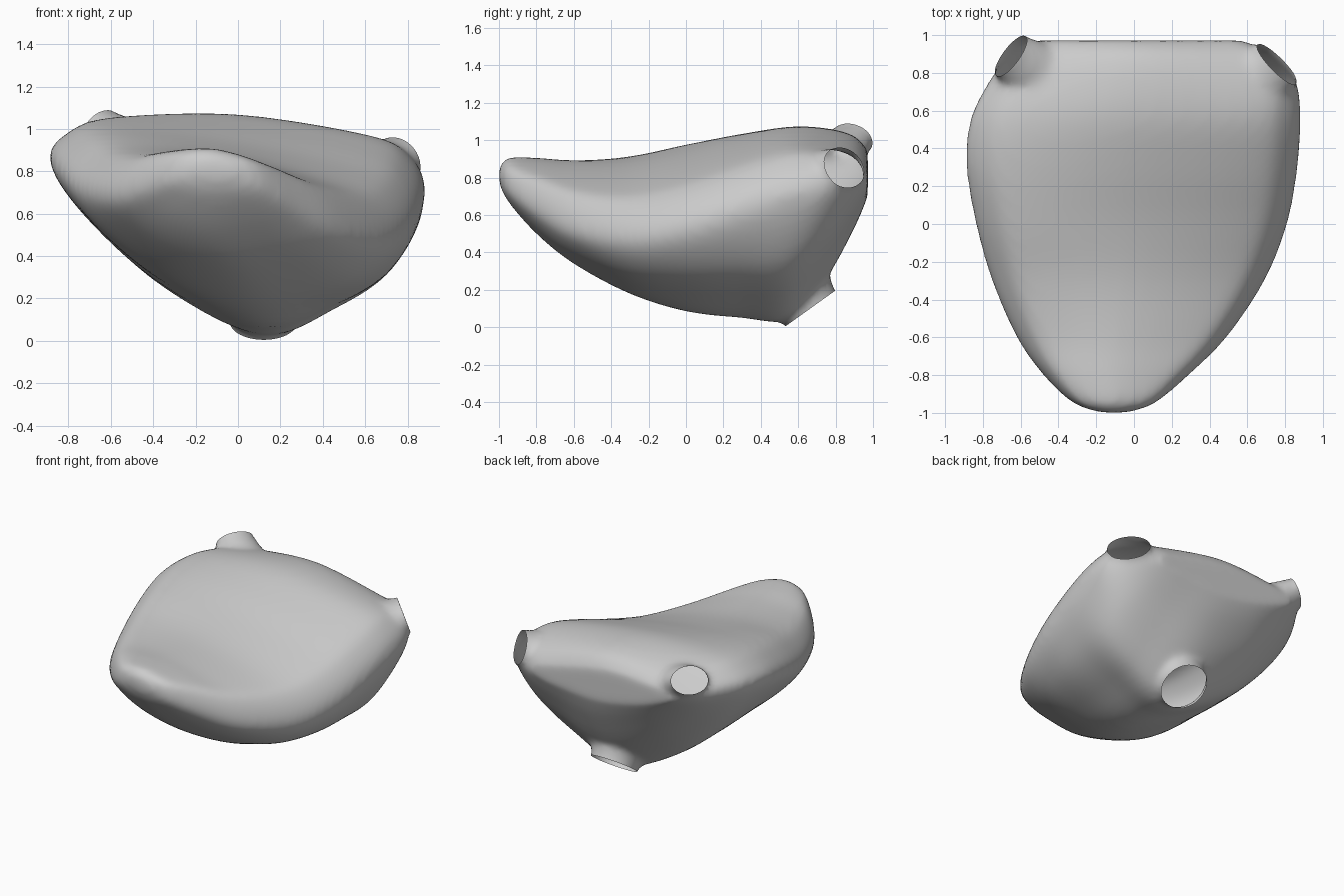
import bpy, bmesh
from mathutils import Vector, Matrix
from mathutils.geometry import interpolate_bezier

if "Cube" in bpy.data.objects:
    bpy.data.objects.remove(bpy.data.objects["Cube"])

# Sections along y: y, left edge x z, right edge x z, top z (left, middle, right), keel x z
SECTIONS = [
    (-1.00, -.17, .81, -.04, .80, .85, .855, .83, -.10, .77),
    (-.95, -.32, .76, .11, .73, .89, .905, .86, -.10, .67),
    (-.80, -.48, .70, .29, .62, .89, .90, .82, -.10, .50),
    (-.60, -.62, .67, .49, .51, .88, .88, .76, -.03, .34),
    (-.30, -.75, .69, .69, .46, .91, .88, .74, .03, .18),
    (.00, -.835, .76, .81, .51, .975, .93, .80, .08, .085),
    (.30, -.885, .83, .865, .60, 1.03, 1.01, .90, .10, .05),
    (.55, -.865, .86, .88, .68, 1.055, 1.065, .97, .12, .04),
    (.75, -.77, .87, .86, .73, 1.035, 1.06, .96, .12, .26),
    (.90, -.66, .88, .74, .76, .99, 1.02, .92, .10, .53),
    (.972, -.55, .86, .58, .77, .93, .94, .86, .05, .70),
]
# Openings: centre, outward direction, radius, flattening, depth of the neck's root, root flare
OPENINGS = [
    ((.12, .665, .10), (0, .58, -.81), .163, 1, .30, 1.7),
    ((.755, .845, .858), (.68, .66, .33), .145, .75, .30, 1.8),
    ((-.65, .89, 1.005), (-.72, .52, .46), .132, .72, .30, 1.7),
]


def catmull(p0, p1, p2, p3, n):
    """Points from p1 towards p2 on a smooth curve."""
    return interpolate_bezier(p1, p1 + (p2 - p0) / 6, p2 - (p3 - p1) / 6, p2, n + 1)[:-1]


def section_ring(s):
    y, xl, zl, xr, zr, tl, tm, tr, bx, bz = s
    w = xr - xl
    full = .05 if y < -.2 else 0    # fuller underside at the front

    def low(x, z, t, f):
        return bx + t * (x - bx), bz + (f - full) * (z - bz)

    pts = [(xl, zl), (xl + .045 * w, zl + .66 * (tl - zl)), (xl + .16 * w, tl),
           (xl + .48 * w, tm),
           (xr - .16 * w, tr), (xr - .045 * w, zr + .66 * (tr - zr)), (xr, zr),
           low(xr, zr, .8, .50), low(xr, zr, .45, .20), (bx, bz),
           low(xl, zl, .45, .26), low(xl, zl, .8, .645)]
    pts = [Vector((x, y, z)) for x, z in pts]
    n = len(pts)
    ring = []
    for i in range(n):
        ring += catmull(pts[i - 1], pts[i], pts[(i + 1) % n], pts[(i + 2) % n], 5)
    return ring


# Sac body: loft through smooth rings
rings = [section_ring(s) for s in SECTIONS]
fine = []
last = len(rings) - 1
for i in range(last):
    quad = [rings[max(i - 1, 0)], rings[i], rings[i + 1], rings[min(i + 2, last)]]
    cols = [catmull(*c, 4) for c in zip(*quad)]
    fine += [list(r) for r in zip(*cols)]
fine.append(rings[-1])

bm = bmesh.new()
loft = [[bm.verts.new(p) for p in r] for r in fine]
for a, b in zip(loft, loft[1:]):
    for i in range(len(a)):
        j = (i + 1) % len(a)
        bm.faces.new((a[i], a[j], b[j], b[i]))
for r in (loft[0], loft[-1]):
    c = bm.verts.new(sum((v.co for v in r), Vector()) / len(r))
    for i in range(len(r)):
        bm.faces.new((r[i], r[(i + 1) % len(r)], c))

# Necks: flared stubs that run past each opening
for centre, direction, rad, flat, depth, flare in OPENINGS:
    d = Vector(direction).normalized()
    rot = d.to_track_quat('Z', 'Y').to_matrix() @ Matrix.Diagonal((1, flat, 1))
    profile = [(-depth, rad * flare), (-depth * .5, rad * (1 + (flare - 1) * .35)), (0, rad), (.1, rad)]
    for (h0, r0), (h1, r1) in zip(profile, profile[1:]):
        made = bmesh.ops.create_cone(bm, cap_ends=True, segments=32, radius1=r0, radius2=r1, depth=h1 - h0)
        for v in made['verts']:
            v.co = Vector(centre) + rot @ (v.co + Vector((0, 0, (h0 + h1) / 2)))
bmesh.ops.recalc_face_normals(bm, faces=bm.faces)
mesh = bpy.data.meshes.new("hollow_sac")
bm.to_mesh(mesh)
bm.free()
sac = bpy.data.objects.new("hollow_sac", mesh)
bpy.context.collection.objects.link(sac)

# Fuse and soften the joins
fuse = sac.modifiers.new("fuse", 'REMESH')
fuse.mode = 'VOXEL'
fuse.voxel_size = .022
soft = sac.modifiers.new("soften", 'SMOOTH')
soft.factor = .5
soft.iterations = 14
dg = bpy.context.evaluated_depsgraph_get()
fused = bpy.data.meshes.new_from_object(sac.evaluated_get(dg))
sac.modifiers.clear()
sac.data = fused

# Cut the three openings
bm = bmesh.new()
bm.from_mesh(fused)
for centre, direction, rad, flat, depth, flare in OPENINGS:
    c, d = Vector(centre), Vector(direction).normalized()
    near = [f for f in bm.faces if (f.calc_center_median() - c).length < rad * 1.9]
    geom = set(near)
    for f in near:
        geom.update(f.edges)
        geom.update(f.verts)
    bmesh.ops.bisect_plane(bm, geom=list(geom), plane_co=c, plane_no=d)
    gone = []
    for f in bm.faces:
        p = f.calc_center_median() - c
        h = p.dot(d)
        if 1e-4 < h < .3 and (p - d * h).length < rad * 1.3:
            gone.append(f)
    bmesh.ops.delete(bm, geom=gone, context='FACES')
for f in bm.faces:
    f.smooth = True
bm.to_mesh(fused)
bm.free()
